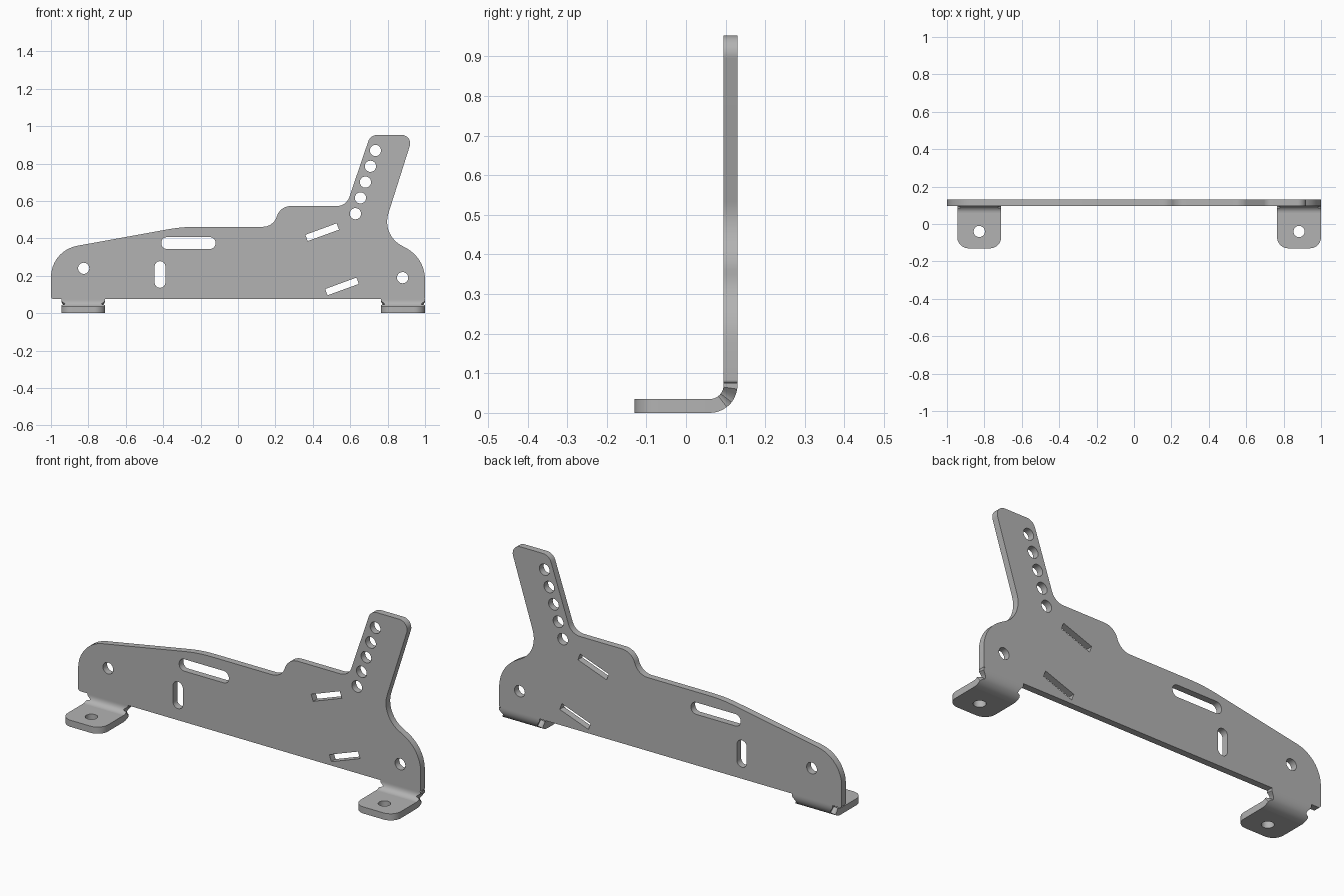
import bpy, bmesh
from math import sin, cos, tan, pi, radians, ceil
from mathutils import Vector, Matrix

cube = bpy.data.objects.get("Cube")
if cube:
    bpy.data.objects.remove(cube, do_unlink=True)

steel = bpy.data.materials.new("grey steel")
steel.use_nodes = True
grey = (0.45, 0.45, 0.45, 1)
steel.diffuse_color = grey
steel.node_tree.nodes["Principled BSDF"].inputs["Base Color"].default_value = grey

T = 0.035  # sheet thickness


def rounded(corners):
    """Closed outline from (x, y, radius) corners, each replaced by an arc."""
    out = []
    for i, (x, y, r) in enumerate(corners):
        p = Vector((x, y))
        a = (Vector(corners[i - 1][:2]) - p).normalized()
        b = (Vector(corners[(i + 1) % len(corners)][:2]) - p).normalized()
        if r == 0:
            out.append(p)
            continue
        half = a.angle(b) / 2
        centre = p + (a + b).normalized() * (r / sin(half))
        start = p + a * (r / tan(half)) - centre
        turn = pi - 2 * half
        sign = 1 if a.x * b.y - a.y * b.x < 0 else -1
        n = max(3, ceil(turn / radians(9)))
        for k in range(n + 1):
            t = sign * turn * k / n
            out.append(centre + Vector((start.x * cos(t) - start.y * sin(t),
                                        start.x * sin(t) + start.y * cos(t))))
    return out


def circle(x, y, r=0.03, n=32):
    return [Vector((x + r * cos(2 * pi * k / n), y + r * sin(2 * pi * k / n))) for k in range(n)]


def slot(x, y, length, width, r=0, angle=0):
    l, w = length / 2, width / 2
    turn = Matrix.Rotation(radians(angle), 2)
    pts = rounded([(-l, -w, r), (l, -w, r), (l, w, r), (-l, w, r)])
    return [turn @ p + Vector((x, y)) for p in pts]


def sheet(bm, loops):
    """Fill an outline with holes and thicken it upward from z = 0."""
    edges = []
    for loop in loops:
        vs = [bm.verts.new((p.x, p.y, 0)) for p in loop]
        edges += [bm.edges.new((vs[i - 1], vs[i])) for i in range(len(vs))]
    bmesh.ops.triangle_fill(bm, edges=edges, use_beauty=True, normal=(0, 0, 1))
    top = bmesh.ops.extrude_face_region(bm, geom=bm.faces[:])["geom"]
    bmesh.ops.translate(bm, vec=(0, 0, T), verts=[v for v in top if isinstance(v, bmesh.types.BMVert)])


def finish(bm, name):
    bmesh.ops.recalc_face_normals(bm, faces=bm.faces[:])
    mesh = bpy.data.meshes.new(name)
    bm.to_mesh(mesh)
    bm.free()
    mesh.materials.append(steel)
    obj = bpy.data.objects.new(name, mesh)
    bpy.context.collection.objects.link(obj)
    bpy.ops.object.select_all(action='DESELECT')
    obj.select_set(True)
    bpy.context.view_layer.objects.active = obj
    bpy.ops.object.shade_smooth_by_angle(angle=radians(30))
    return obj


# Upright plate: outline in x and z, with round holes and slots
outline = rounded([
    (-1, 0.075, 0.015), (1, 0.075, 0.008), (1, 0.293, 0.19), (0.768, 0.42, 0.144),
    (0.937, 0.953, 0.045), (0.708, 0.953, 0.05), (0.579, 0.573, 0.07),
    (0.225, 0.573, 0.078), (0.19, 0.462, 0.078), (-0.3, 0.462, 0.8), (-1, 0.335, 0.17)])
holes = [circle(-0.825, 0.24), circle(0.88, 0.19)]
holes += [circle(0.628 + 0.0267 * i, 0.532 + 0.0845 * i) for i in range(5)]
holes += [slot(-0.265, 0.375, 0.29, 0.063, 0.03), slot(-0.417, 0.207, 0.057, 0.142, 0.028),
          slot(0.45, 0.433, 0.178, 0.036, angle=20), slot(0.556, 0.143, 0.178, 0.036, angle=20)]
bm = bmesh.new()
sheet(bm, [outline] + holes)
bm.transform(Matrix.Translation((0, 0.13, 0)) @ Matrix.Rotation(pi / 2, 4, 'X'))
finish(bm, "upright_plate")

# Feet: flat tab with a bolt hole, and a bend with relief notches up to the plate
HALF, BEND_Y, RADIUS = 0.1175, 0.06, 0.07
NOTCH = [(38, 0), (44, 0.004), (48, 0.012), (52, 0.02), (60, 0.018), (72, 0.008), (82, 0)]
for side, x in (("right", -0.8275), ("left", 0.8825)):
    bm = bmesh.new()
    tab = rounded([(-HALF, -0.13, 0.06), (HALF, -0.13, 0.06), (HALF, BEND_Y, 0), (-HALF, BEND_Y, 0)])
    sheet(bm, [tab, circle(0, -0.04)])
    bm.transform(Matrix.Translation((x, 0, 0)))
    finish(bm, side + "_foot_tab")

    bm = bmesh.new()
    rings = []
    for deg, cut in [(0, 0), (10, 0), (20, 0), (30, 0)] + NOTCH + [(90, 0), (90, 0)]:
        a = radians(deg)
        lift = 0.005 if len(rings) == len(NOTCH) + 5 else 0
        rings.append([bm.verts.new((x + s * (HALF - cut), BEND_Y + r * sin(a), RADIUS - r * cos(a) + lift))
                      for s, r in ((-1, RADIUS), (1, RADIUS), (1, RADIUS - T), (-1, RADIUS - T))])
    for lower, upper in zip(rings, rings[1:]):
        for i in range(4):
            bm.faces.new((lower[i - 1], lower[i], upper[i], upper[i - 1]))
    finish(bm, side + "_foot_bend")
